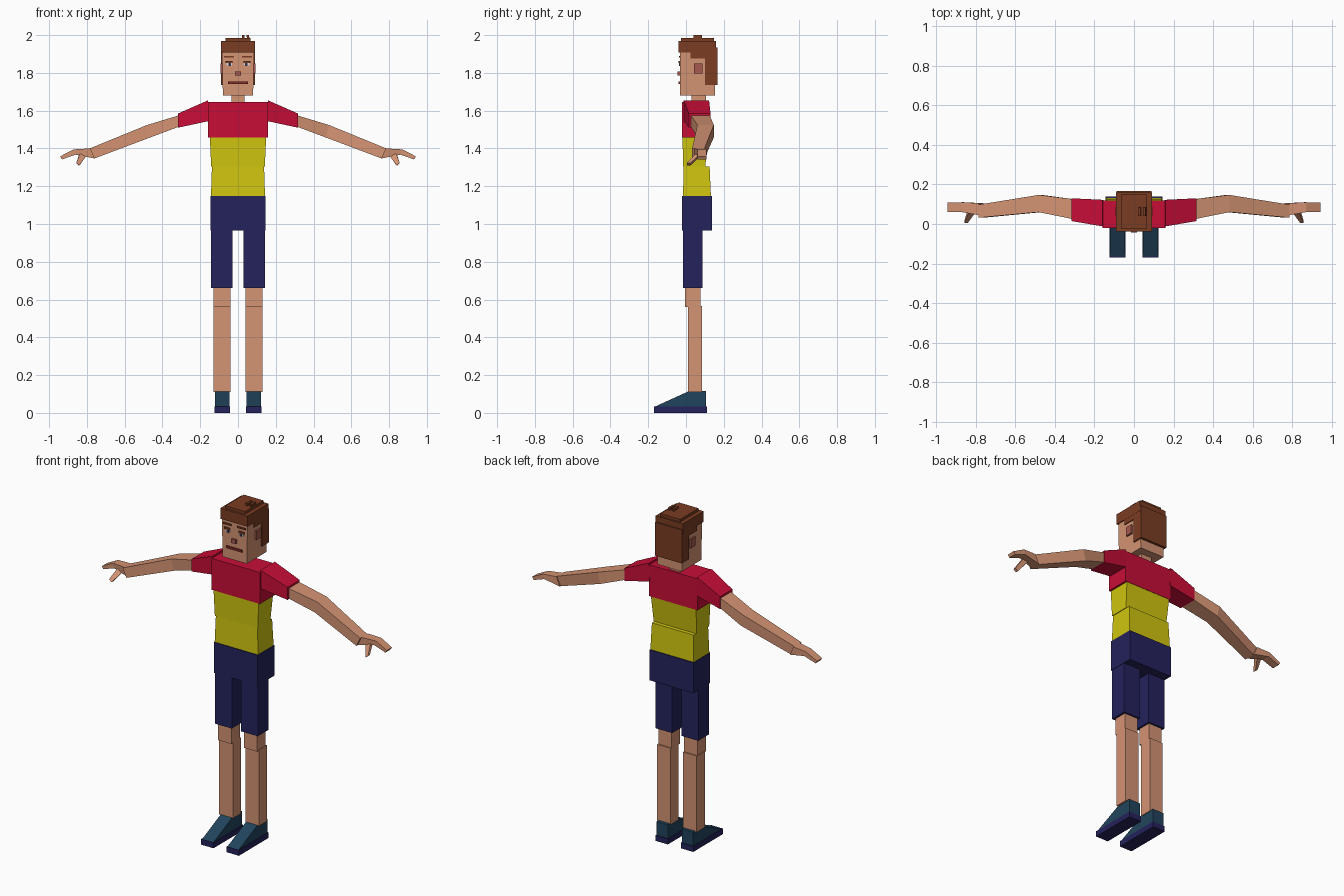
import bpy


def srgb(r, g, b):
    return [((c / 255 + 0.055) / 1.055) ** 2.4 if c > 10 else c / 255 / 12.92 for c in (r, g, b)] + [1]


def mat(name, *rgb):
    m = bpy.data.materials.new(name)
    m.diffuse_color = srgb(*rgb)
    return m


SKIN = mat("skin", 212, 147, 115)
RED = mat("red shirt", 200, 13, 55)
YELLOW = mat("yellow shirt", 208, 197, 15)
NAVY = mat("navy", 36, 34, 92)
TEAL = mat("teal shoe", 33, 68, 92)
BROWN = mat("brown hair", 122, 60, 34)
EAR = mat("ear red", 165, 88, 78)
LIP = mat("lip red", 135, 45, 40)
WHITE = mat("eye white", 225, 222, 225)
IRIS = mat("eye dark", 50, 50, 75)


def loft(name, rings, material, mirror=False):
    """Join four-point rings into a closed solid, optionally mirrored in x."""
    verts = [p for r in rings for p in r]
    n = len(rings)
    faces = [(3, 2, 1, 0), tuple(range(4 * n - 4, 4 * n))]
    for i in range(n - 1):
        for j in range(4):
            k = (j + 1) % 4
            faces.append((4 * i + j, 4 * i + k, 4 * i + 4 + k, 4 * i + 4 + j))
    me = bpy.data.meshes.new(name)
    me.from_pydata(verts, [], faces)
    me.materials.append(material)
    ob = bpy.data.objects.new(name, me)
    bpy.context.collection.objects.link(ob)
    if mirror:
        ob.modifiers.new("mirror", "MIRROR").use_clip = False
    return ob


def stack(name, levels, material, mirror=False):
    """Levels of (z, x0, x1, y0, y1), bottom to top."""
    return loft(name, [[(a, c, z), (b, c, z), (b, d, z), (a, d, z)]
                       for z, a, b, c, d in levels], material, mirror)


def box(name, x0, x1, y0, y1, z0, z1, material, mirror=False):
    return stack(name, [(z0, x0, x1, y0, y1), (z1, x0, x1, y0, y1)], material, mirror)


def limb(name, sections, material):
    """Sections along x of (x at bottom, x at top, y0, y1, z0, z1), mirrored."""
    return loft(name, [[(xb, c, e), (xb, d, e), (xt, d, f), (xt, c, f)]
                       for xb, xt, c, d, e, f in sections], material, True)


# Shoes and soles
box("sole", 0.043, 0.125, -0.17, 0.11, 0, 0.033, NAVY, True)
stack("shoe", [(0.033, 0.046, 0.121, -0.165, 0.105),
               (0.115, 0.046, 0.121, 0.015, 0.105)], TEAL, True)

# Legs
box("shin", 0.041, 0.131, 0.01, 0.086, 0.11, 0.565, SKIN, True)
box("knee", 0.041, 0.129, -0.004, 0.077, 0.56, 0.67, SKIN, True)
box("shorts_leg", 0.03, 0.142, -0.016, 0.087, 0.66, 0.99, NAVY, True)
box("shorts_hip", -0.145, 0.145, -0.021, 0.138, 0.965, 1.147, NAVY)

# Torso
stack("belly", [(1.147, -0.143, 0.143, -0.016, 0.132),
                (1.305, -0.138, 0.138, -0.012, 0.125)], YELLOW)
stack("waist", [(1.305, -0.142, 0.142, -0.016, 0.102),
                (1.457, -0.149, 0.149, -0.018, 0.118)], YELLOW)
box("chest", -0.16, 0.16, -0.021, 0.12, 1.457, 1.645, RED)
box("neck", -0.035, 0.035, 0.03, 0.105, 1.64, 1.69, SKIN)

# Arms
limb("sleeve", [(0.155, 0.158, -0.012, 0.122, 1.545, 1.655),
                (0.317, 0.317, 0.015, 0.13, 1.51, 1.585)], RED)
limb("arm", [(0.31, 0.31, 0.025, 0.126, 1.516, 1.576),
             (0.465, 0.482, 0.06, 0.147, 1.458, 1.524),
             (0.76, 0.785, 0.032, 0.098, 1.347, 1.4)], SKIN)
limb("hand", [(0.76, 0.785, 0.045, 0.105, 1.347, 1.4),
              (0.86, 0.87, 0.06, 0.11, 1.367, 1.395),
              (0.932, 0.942, 0.06, 0.108, 1.342, 1.358)], SKIN)
loft("thumb", [[(0.80, 0.06, 1.365), (0.80, 0.09, 1.375), (0.835, 0.09, 1.385), (0.835, 0.06, 1.378)],
               [(0.84, 0.005, 1.31), (0.84, 0.022, 1.308), (0.856, 0.022, 1.322), (0.856, 0.005, 1.324)]],
     SKIN, True)

# Head
stack("head", [(1.68, -0.08, 0.08, -0.031, 0.153),
               (1.93, -0.085, 0.085, -0.031, 0.153)], SKIN)
box("ear", 0.08, 0.093, 0.042, 0.087, 1.797, 1.85, EAR, True)

# Hair
box("hair_cap", -0.09, 0.09, -0.039, 0.158, 1.907, 1.97, BROWN)
box("hair_crown", -0.065, 0.065, -0.026, 0.148, 1.965, 1.986, BROWN)
box("hair_back", -0.089, 0.089, 0.1, 0.167, 1.736, 1.935, BROWN)
box("hair_side", 0.075, 0.089, 0.025, 0.105, 1.877, 1.915, BROWN, True)
for x in (0.02, 0.045):
    stack("hair_tuft", [(1.98, x + 0.003, x + 0.015, 0.04, 0.085),
                        (2.0, x, x + 0.014, 0.04, 0.085)], BROWN)

# Face
box("eyebrow", 0.02, 0.073, -0.038, -0.03, 1.881, 1.89, BROWN, True)
box("eyelid", 0.03, 0.066, -0.039, -0.03, 1.853, 1.864, BROWN, True)
box("eye_white", 0.032, 0.06, -0.034, -0.03, 1.838, 1.853, WHITE, True)
box("iris", 0.036, 0.05, -0.037, -0.03, 1.836, 1.853, IRIS, True)
box("nose", -0.015, 0.015, -0.044, -0.03, 1.785, 1.808, EAR)
box("mouth", -0.052, 0.052, -0.039, -0.03, 1.742, 1.755, LIP)
